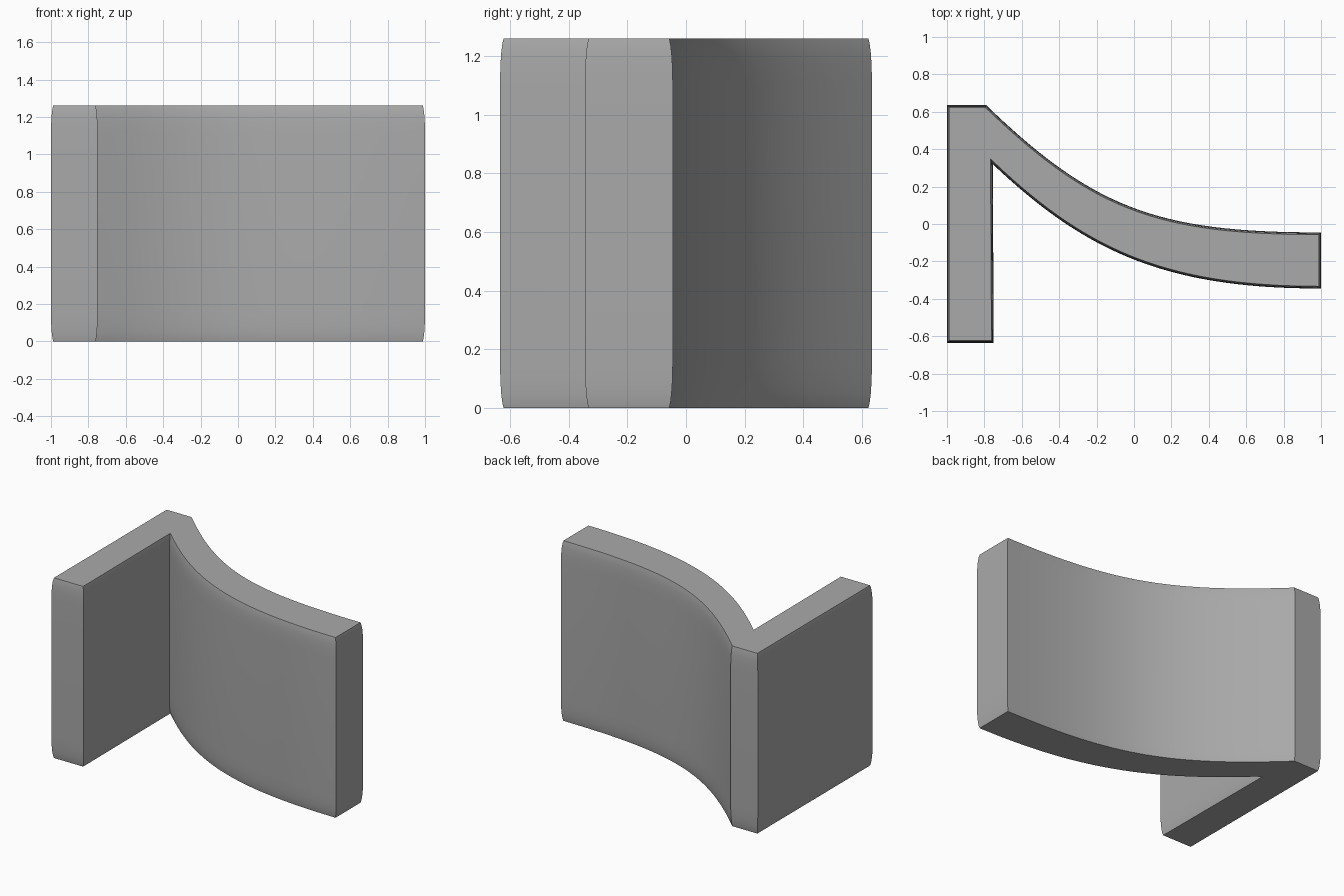
import bpy, bmesh, math
from mathutils import Vector
from mathutils.geometry import interpolate_bezier

if "Cube" in bpy.data.objects:
    bpy.data.objects.remove(bpy.data.objects["Cube"])

HEIGHT = 1.26
STEPS = 32


def curve(*pts):
    """Cubic curve in plan, from start point to end point."""
    return [Vector(p[:2]) for p in interpolate_bezier(*[Vector((x, y, 0)) for x, y in pts], STEPS)]


def inset(loop, d):
    """Move a counter-clockwise outline inward by d with mitred corners."""
    out = []
    for i, p in enumerate(loop):
        a = (p - loop[i - 1]).normalized()
        b = (loop[(i + 1) % len(loop)] - p).normalized()
        na, nb = Vector((-a.y, a.x)), Vector((-b.y, b.x))
        out.append(p + (na + nb) * d / (1 + na.dot(nb)))
    return out


# Plan outline: straight leg joined to a sweeping curved arm
inner = curve((-0.755, 0.32), (-0.257, -0.153), (0.175, -0.345), (1.0, -0.345))
outer = curve((-0.79, 0.635), (-0.21, 0.075), (0.14, -0.045), (1.0, -0.045))
outline = [Vector((-1, -0.635)), Vector((-0.75, -0.635))] + inner + outer[::-1] + [Vector((-1, 0.635))]

# Walls ease inward slightly towards both ends
ease = [(0, 0.012), (0.02, 0.0075), (0.05, 0.004), (0.09, 0.0015), (0.15, 0)]
levels = ease + [(HEIGHT - z, d) for z, d in reversed(ease)]

bm = bmesh.new()
rings = [[bm.verts.new((p.x, p.y, z)) for p in inset(outline, d)] for z, d in levels]
n = len(outline)
for low, high in zip(rings, rings[1:]):
    for i in range(n):
        j = (i + 1) % n
        bm.faces.new((low[i], low[j], high[j], high[i]))
bm.faces.new(rings[0][::-1])
bm.faces.new(rings[-1])

mesh = bpy.data.meshes.new("curved_bracket")
bm.to_mesh(mesh)
bm.free()
bracket = bpy.data.objects.new("curved_bracket", mesh)
bpy.context.collection.objects.link(bracket)

grey = bpy.data.materials.new("plain grey")
grey.diffuse_color = (0.4, 0.4, 0.4, 1)
grey.use_nodes = True
grey.node_tree.nodes["Principled BSDF"].inputs["Base Color"].default_value = grey.diffuse_color
mesh.materials.append(grey)

# Smooth walls, crisp corners and end caps
bpy.context.view_layer.objects.active = bracket
bracket.select_set(True)
bpy.ops.object.shade_smooth_by_angle(angle=math.radians(30))
